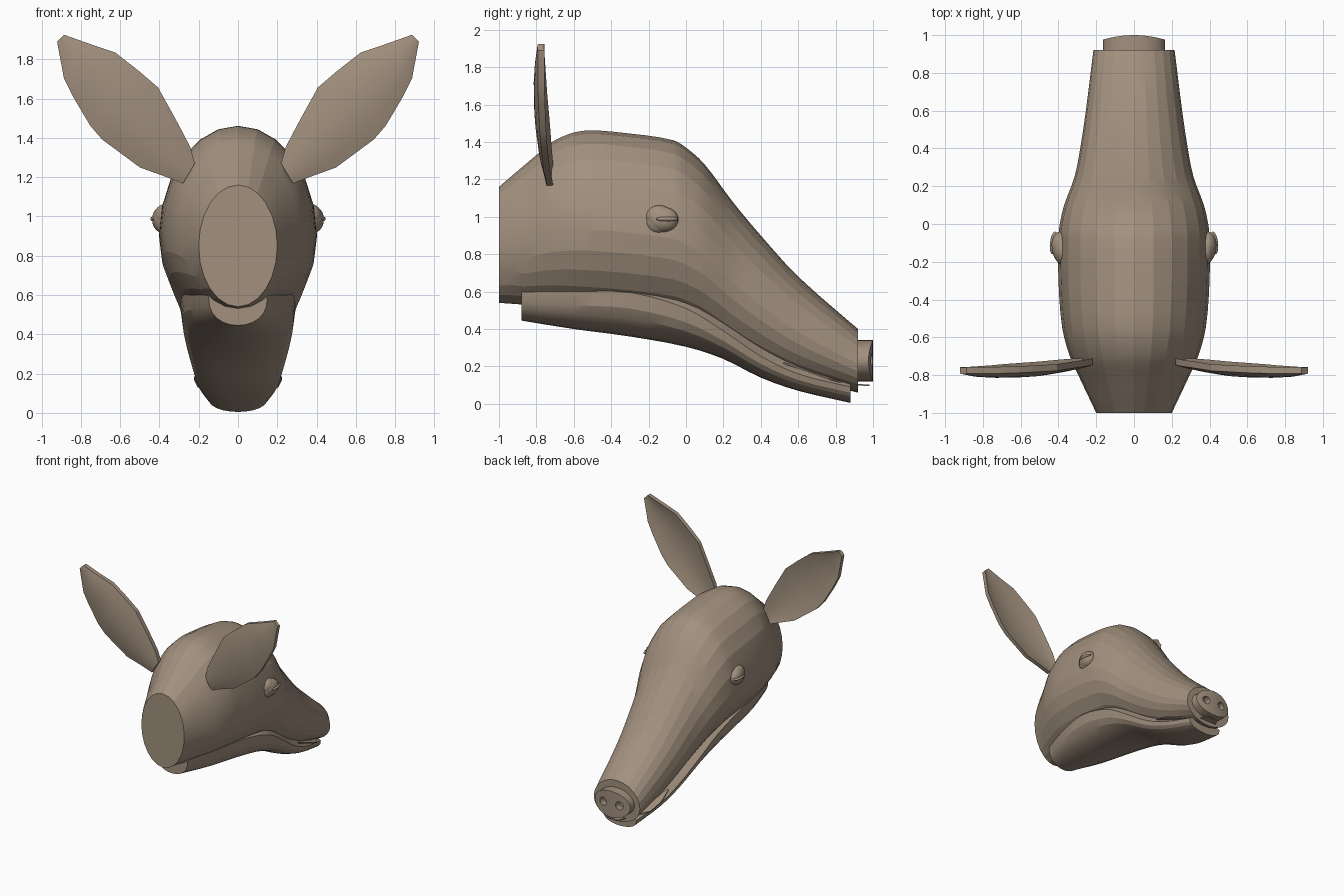
import bpy, bmesh, math
from mathutils import Vector, Matrix

if "Cube" in bpy.data.objects:
    bpy.data.objects.remove(bpy.data.objects["Cube"])

fur = bpy.data.materials.new("taupe")
fur.diffuse_color = (0.36, 0.28, 0.21, 1)
fur.use_nodes = True
fur.node_tree.nodes["Principled BSDF"].inputs["Base Color"].default_value = fur.diffuse_color


def finish(name, bm, angle=None):
    bmesh.ops.recalc_face_normals(bm, faces=bm.faces)
    me = bpy.data.meshes.new(name)
    bm.to_mesh(me)
    bm.free()
    ob = bpy.data.objects.new(name, me)
    bpy.context.collection.objects.link(ob)
    me.materials.append(fur)
    if angle:
        bpy.ops.object.select_all(action='DESELECT')
        ob.select_set(True)
        bpy.context.view_layer.objects.active = ob
        bpy.ops.object.shade_smooth_by_angle(angle=math.radians(angle))
    return ob


def loft(name, rings, angle=None):
    """Skin closed rings of points and cap both ends."""
    bm = bmesh.new()
    vs = [[bm.verts.new(p) for p in r] for r in rings]
    n = len(vs[0])
    for a, b in zip(vs, vs[1:]):
        for i in range(n):
            bm.faces.new((a[i], a[(i + 1) % n], b[(i + 1) % n], b[i]))
    bm.faces.new(vs[0])
    bm.faces.new(vs[-1])
    return finish(name, bm, angle)


def refine(st, steps=3):
    """Smooth curve through stations, so the sections flow."""
    out = []
    for i in range(len(st) - 1):
        p1, p2 = st[i], st[i + 1]
        p0 = st[i - 1] if i else [2 * a - b for a, b in zip(p1, p2)]
        p3 = st[i + 2] if i + 2 < len(st) else [2 * b - a for a, b in zip(p1, p2)]
        h = p2[0] - p1[0]
        for k in range(steps):
            t = k / steps
            row = [p1[0] + t * h]
            for a, b, c, d, in list(zip(p0, p1, p2, p3))[1:]:
                m1 = (c - a) / (p2[0] - p0[0]) * h
                m2 = (d - b) / (p3[0] - p1[0]) * h
                row.append((2*t**3 - 3*t*t + 1) * b + (t**3 - 2*t*t + t) * m1
                           + (3*t*t - 2*t**3) * c + (t**3 - t*t) * m2)
            out.append(row)
    return out + [list(st[-1])]


# head: y, top, bottom, half width
head = [(-1, 1.16, .54, .20), (-.8, 1.33, .525, .295), (-.7, 1.41, .515, .34),
        (-.55, 1.46, .50, .38), (-.3, 1.445, .48, .40), (-.07, 1.41, .45, .40),
        (0, 1.37, .43, .393), (.1, 1.28, .39, .37), (.25, 1.08, .30, .315),
        (.4, .90, .22, .285), (.6, .68, .14, .255), (.92, .40, .06, .215)]
rings = []
for y, t, b, w in refine(head):
    c = b + (t - b) * .45 if y > -.9 else (t + b) / 2
    ring = []
    for i in range(24):
        a = i * math.tau / 24
        s = math.sin(a)
        ring.append((w * math.cos(a), y, c + s * ((t - c) if s > 0 else (c - b))))
    rings.append(ring)
loft("head", rings, 12)

# lower jaw: y, edge height, bottom, half width, inner lip rise
jaw = [(-.88, .60, .445, .15, .0), (-.6, .60, .40, .235, .0), (-.3, .595, .36, .285, .01),
       (0, .51, .305, .29, .05), (.2, .39, .24, .27, .05), (.4, .255, .14, .235, .045),
       (.6, .16, .07, .205, .04), (.88, .09, .005, .155, .02)]
rings = []
for y, t, b, w, r in refine(jaw):
    ring = []
    for i in range(13):
        a = math.pi * i / 12
        ring.append((-w * math.cos(a), y, t - (t - b) * math.sin(a) ** .75))
    ring += [(w * .8, y, t + r), (0, y, t + r), (-w * .8, y, t + r)]
    rings.append(ring)
loft("lower_jaw", rings, 20)

# thin mouth line between lips
mouth = [(.52, .215, .20), (.65, .17, .225), (.76, .13, .205), (.88, .10, .10), (.98, .095, .05)]
loft("mouth_line", [[(-w, y, z), (w, y, z), (w, y, z + .008), (-w, y, z + .008)]
                    for y, z, w in mouth])

# nose disc with a bulging front and two nostrils
bm = bmesh.new()
N = 32
outer = [(.165 * math.cos(i * math.tau / N), .23 + .11 * math.sin(i * math.tau / N)) for i in range(N)]


def bulge(x):
    return 1 - .9 * x * x


back = [bm.verts.new((x, .90, z)) for x, z in outer]
front = [bm.verts.new((x, bulge(x), z)) for x, z in outer]
for i in range(N):
    j = (i + 1) % N
    bm.faces.new((back[i], back[j], front[j], front[i]))
bm.faces.new(back)
for i in range(N // 2 - 1):     # front skinned in vertical strips
    a, b = i, i + 1
    c, d = (N - 1 - i) % N, (N - i) % N
    if i == 0:
        bm.faces.new((front[0], front[1], front[N - 1]))
    else:
        bm.faces.new((front[a], front[b], front[N - b], front[N - a]))
bm.faces.new((front[N // 2 - 1], front[N // 2], front[N // 2 + 1]))
nose = finish("nose", bm, 30)

bm = bmesh.new()
for sx in (-1, 1):
    m = Matrix.Translation((sx * .075, .99, .235)) @ Matrix.Rotation(math.pi / 2, 4, 'X')
    bmesh.ops.create_cone(bm, cap_ends=True, segments=16, radius1=.034, radius2=.034,
                          depth=.1, matrix=m)
cutter = finish("nostril_cutter", bm)
cutter.hide_render = True
cutter.hide_set(True)
mod = nose.modifiers.new("nostrils", 'BOOLEAN')
mod.operation = 'DIFFERENCE'
mod.solver = 'EXACT'
mod.object = cutter


def ball(name, loc, size, tilt, angle=30):
    bm = bmesh.new()
    bmesh.ops.create_uvsphere(bm, u_segments=20, v_segments=12, radius=1)
    m = Matrix.Translation(loc) @ Matrix.Rotation(tilt, 4, 'Z') @ Matrix.Diagonal((*size, 1))
    bmesh.ops.transform(bm, matrix=m, verts=bm.verts)
    return finish(name, bm, angle)


# ear outline stations: upper edge and lower edge in x, z, then depth
ear = [((.219, 1.27), (.28, 1.168), -.73), ((.244, 1.356), (.385, 1.208), -.737),
       ((.32, 1.5), (.499, 1.249), -.748), ((.407, 1.657), (.692, 1.392), -.762),
       ((.51, 1.745), (.753, 1.463), -.768), ((.626, 1.835), (.84, 1.61), -.774),
       ((.76, 1.88), (.886, 1.702), -.777), ((.886, 1.925), (.921, 1.89), -.776)]

for side, sx in (("left", -1), ("right", 1)):
    # eyeball, lids and slit pupil
    ball(side + "_eye", (sx * .385, -.125, .985), (.052, .085, .068), -sx * .12)
    ball(side + "_upper_lid", (sx * .375, -.145, 1.0), (.052, .075, .062), -sx * .12)
    ball(side + "_lower_lid", (sx * .375, -.15, .97), (.048, .07, .062), -sx * .12)
    ball(side + "_pupil", (sx * .425, -.10, .988), (.02, .06, .014), sx * .12)
    # ear: cupped leaf of even thickness
    rings = []
    for (ux, uz), (lx, lz), y in ear:
        cup = .09 * math.hypot(ux - lx, uz - lz)
        pts = []
        for k in range(7):
            f = k / 6
            pts.append((sx * (ux + (lx - ux) * f), y - cup * 4 * f * (1 - f) * .9,
                        uz + (lz - uz) * f))
        rings.append([(x, q - .015, z) for x, q, z in pts]
                     + [(x, q + .02, z) for x, q, z in reversed(pts)])
    loft(side + "_ear", rings, 20)
